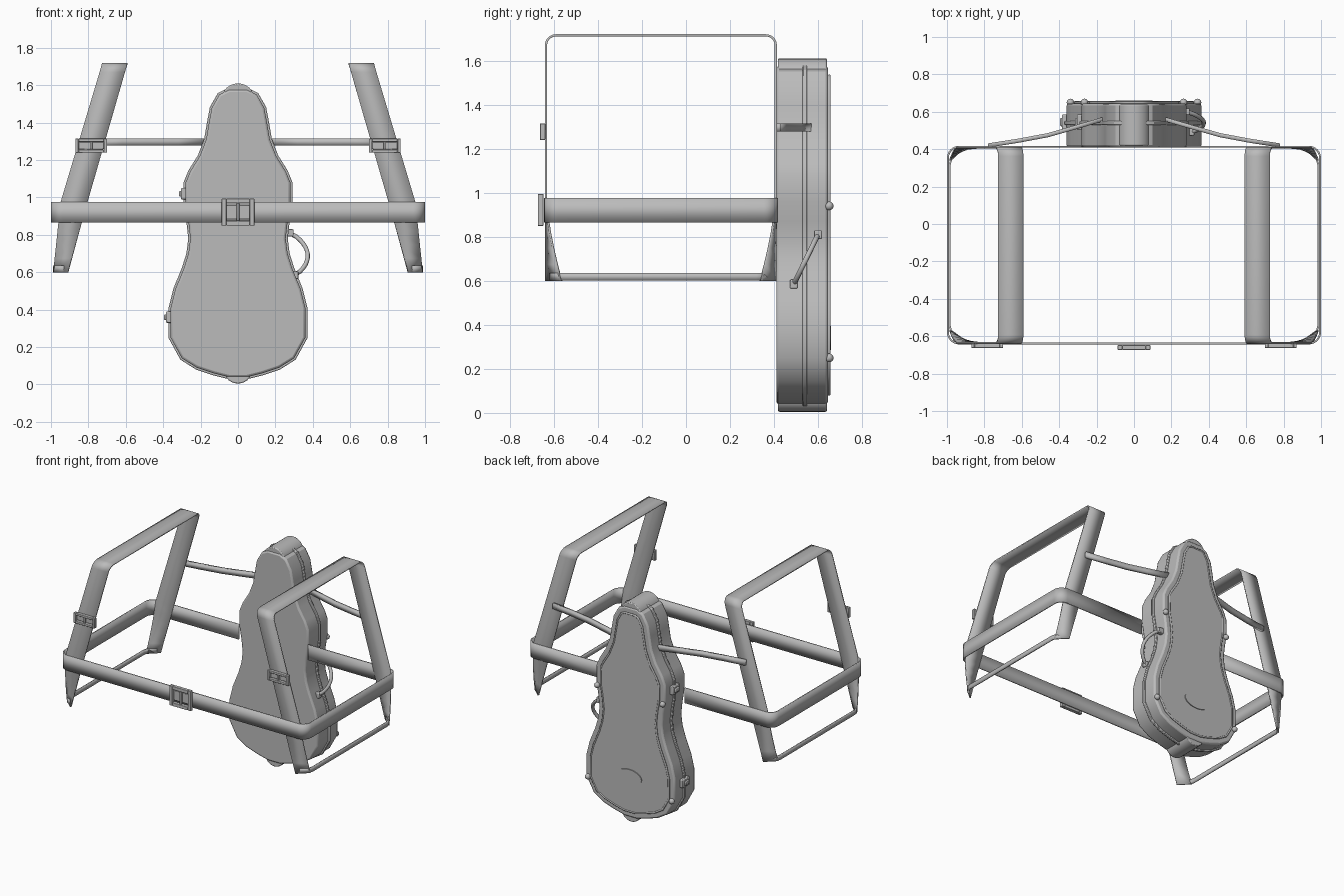
import bpy, bmesh
from math import sin, cos, pi, radians
from mathutils import Vector, Matrix

if "Cube" in bpy.data.objects:
    bpy.data.objects.remove(bpy.data.objects["Cube"])

grey = bpy.data.materials.new("plain grey")
grey.use_nodes = True
GREY = (0.5, 0.5, 0.5, 1)
grey.diffuse_color = GREY
grey.node_tree.nodes["Principled BSDF"].inputs["Base Color"].default_value = GREY


def finish(name, bm, bevel=0, thick=0, angle=30):
    bmesh.ops.recalc_face_normals(bm, faces=bm.faces)
    me = bpy.data.meshes.new(name)
    bm.to_mesh(me)
    bm.free()
    ob = bpy.data.objects.new(name, me)
    bpy.context.collection.objects.link(ob)
    me.materials.append(grey)
    if thick:
        mod = ob.modifiers.new("thickness", 'SOLIDIFY')
        mod.thickness, mod.offset = thick, 0
    if bevel:
        mod = ob.modifiers.new("bevel", 'BEVEL')
        mod.width, mod.segments, mod.limit_method = bevel, 2, 'ANGLE'
        mod.angle_limit = radians(50)
    bpy.ops.object.select_all(action='DESELECT')
    ob.select_set(True)
    bpy.context.view_layer.objects.active = ob
    bpy.ops.object.shade_smooth_by_angle(angle=radians(angle))
    return ob


def add_box(bm, centre, size):
    m = Matrix.Translation(centre) @ Matrix.Diagonal((*size, 1))
    bmesh.ops.create_cube(bm, size=1, matrix=m)


def ribbon(name, pairs, thick=0.01):
    # flat strap through a list of edge point pairs
    bm = bmesh.new()
    rows = [(bm.verts.new(a), bm.verts.new(b)) for a, b in pairs]
    for (a, b), (c, d) in zip(rows, rows[1:]):
        bm.faces.new((a, b, d, c))
    return finish(name, bm, thick=thick)


def prism(name, pts, y0, y1, bevel=0):
    # x-z outline extruded along y
    bm = bmesh.new()
    face = bm.faces.new([bm.verts.new((x, y0, z)) for x, z in pts])
    new = bmesh.ops.extrude_face_region(bm, geom=[face])["geom"]
    bmesh.ops.translate(bm, vec=(0, y1 - y0, 0),
                        verts=[v for v in new if isinstance(v, bmesh.types.BMVert)])
    return finish(name, bm, bevel)


def offset(pts, d):
    # move a closed outline outward by d
    out = []
    for i, p in enumerate(pts):
        a, b = Vector(pts[i - 1]), Vector(pts[(i + 1) % len(pts)])
        t = (b - a).normalized()
        out.append((p[0] + t.y * d, p[1] - t.x * d))
    return out


def tube(name, pts, radius, closed=False):
    cu = bpy.data.curves.new(name, 'CURVE')
    cu.dimensions, cu.bevel_depth, cu.bevel_resolution = '3D', radius, 2
    cu.use_fill_caps = True
    sp = cu.splines.new('POLY')
    sp.points.add(len(pts) - 1)
    for p, co in zip(sp.points, pts):
        p.co = (*co, 1)
    sp.use_cyclic_u = closed
    cu.materials.append(grey)
    ob = bpy.data.objects.new(name, cu)
    bpy.context.collection.objects.link(ob)


# case body: half outline from bottom to top, mirrored
half = [(0.05, 0.04), (0.13, 0.06), (0.22, 0.09), (0.30, 0.14), (0.36, 0.25),
        (0.36, 0.41), (0.335, 0.51), (0.29, 0.62), (0.265, 0.70), (0.255, 0.78),
        (0.265, 0.87), (0.28, 0.96), (0.28, 1.08), (0.255, 1.14), (0.205, 1.22),
        (0.17, 1.31), (0.155, 1.40), (0.14, 1.48), (0.10, 1.55), (0.05, 1.575)]
outline = half + [(-x, z) for x, z in reversed(half)]
prism("case_body", outline, 0.41, 0.645, bevel=0.012)
prism("case_seam", offset(outline, 0.011), 0.53, 0.55, bevel=0.004)
panel = offset(outline, -0.045)
prism("back_panel", panel, 0.64, 0.653)
tube("back_piping", [(x, 0.65, z) for x, z in panel], 0.007, closed=True)


def ellipse(cx, cz, rx, rz, n=24):
    return [(cx + rx * cos(2 * pi * i / n), cz + rz * sin(2 * pi * i / n)) for i in range(n)]


prism("top_cap", ellipse(0, 1.53, 0.085, 0.08), 0.418, 0.64, bevel=0.006)
prism("bottom_cap", ellipse(0, 0.065, 0.07, 0.06), 0.418, 0.64, bevel=0.006)
prism("oval_badge", ellipse(0, 0.34, 0.10, 0.055), 0.65, 0.659)

# rounded studs on the back
for x, z in [(0.265, 0.94), (0.34, 0.25)]:
    for side in (1, -1):
        bm = bmesh.new()
        bmesh.ops.create_uvsphere(bm, u_segments=16, v_segments=10, radius=0.02,
                                  matrix=Matrix.Translation((side * x, 0.65, z)))
        finish("back_stud", bm, angle=60)

# latches on the right side of the case
for x, z in [(-0.285, 1.02), (-0.365, 0.36)]:
    bm = bmesh.new()
    add_box(bm, (x, 0.545, z), (0.04, 0.08, 0.06))
    add_box(bm, (x - 0.015, 0.545, z), (0.03, 0.045, 0.03))
    finish("latch", bm, bevel=0.005)

# carrying handle on the left side
top, low = Vector((0.275, 0.60, 0.81)), Vector((0.30, 0.49, 0.585))
arc = []
for i in range(13):
    t = i / 12
    p = top.lerp(low, t)
    arc.append(p + Vector((0.085 * sin(pi * t) ** 0.7, 0, 0)))
tube("handle", arc, 0.012)
for p in (top, low):
    bm = bmesh.new()
    add_box(bm, p, (0.045, 0.035, 0.04))
    finish("handle_mount", bm, bevel=0.005)

# shoulder loops: one per side, sloping outward and twisting at the bottom
MID, H, R = -0.114, 0.522, 0.045
leg = []
for i in range(7):
    a = pi / 2 * (1 - i / 6)
    leg.append((H - R + R * cos(a), 1.715 - R + R * sin(a)))
sections = []
for y, z in leg + [(H, 0.97)]:
    drop = 1.72 - z
    sections.append(((0.59 + drop * 0.288, y, z), (0.725 + drop * 0.3, y, z)))
for i in range(1, 6):
    t = i / 5
    z = 0.97 - 0.37 * t
    sections.append(((0.806 + 0.104 * t, H, z), (0.95 + 0.035 * t, H - 0.07 * t ** 1.5, z)))

for side in (1, -1):
    label = "left" if side > 0 else "right"

    def place(p, flip):
        return (side * p[0], MID + flip * p[1], p[2])
    loop = [(place(a, 1), place(b, 1)) for a, b in reversed(sections)]
    loop += [(place(a, -1), place(b, -1)) for a, b in sections]
    ribbon(label + "_shoulder_strap", loop)
    # low side strap joining both ends of the loop
    low_path = [(0.93, H - 0.02), (0.975, H - 0.055), (0.985, H - 0.09)]
    low_path += [(x, -y) for x, y in reversed(low_path)]
    ribbon(label + "_lower_strap",
           [((side * x, MID + y, 0.602), (side * x, MID + y, 0.635)) for x, y in low_path])
    # narrow strap from loop to case
    tie = [(0.78, 0.42), (0.62, 0.445), (0.46, 0.475), (0.32, 0.515), (0.15, 0.565)]
    ribbon(label + "_tie_strap",
           [((side * x, y, 1.278), (side * x, y, 1.315)) for x, y in tie], 0.022)

# waist belt, open behind the case
belt, RB = [(0.28, 0.413)], 0.06
for cx, cy, a0 in [(1, 1, 90), (1, -1, 0), (-1, -1, -90), (-1, 1, -180)]:
    for i in range(7):
        a = radians(a0 - 15 * i)
        belt.append((cx * (0.995 - RB) + RB * cos(a),
                     -0.113 + cy * (0.526 - RB) + RB * sin(a)))
belt.append((-0.28, 0.413))
ribbon("waist_belt", [((x, y, 0.865), (x, y, 0.975)) for x, y in belt])


# buckles: frame, centre bar and prong
def buckle(name, x, y, z, w, h, bar, depth):
    bm = bmesh.new()
    for s in (1, -1):
        add_box(bm, (x + s * (w - bar) / 2, y, z), (bar, depth, h))
        add_box(bm, (x, y, z + s * (h - bar) / 2), (w - 2 * bar, depth, bar))
    add_box(bm, (x, y, z), (0.014, depth * 0.8, h - 2 * bar))
    add_box(bm, (x, y + depth * 0.3, z), (w - 2 * bar, 0.006, h * 0.5))
    finish(name, bm, bevel=0.003)


buckle("waist_buckle", 0, -0.660, 0.922, 0.175, 0.145, 0.025, 0.026)
for side in (1, -1):
    buckle("shoulder_buckle", side * 0.785, -0.651, 1.277, 0.17, 0.075, 0.017, 0.024)
